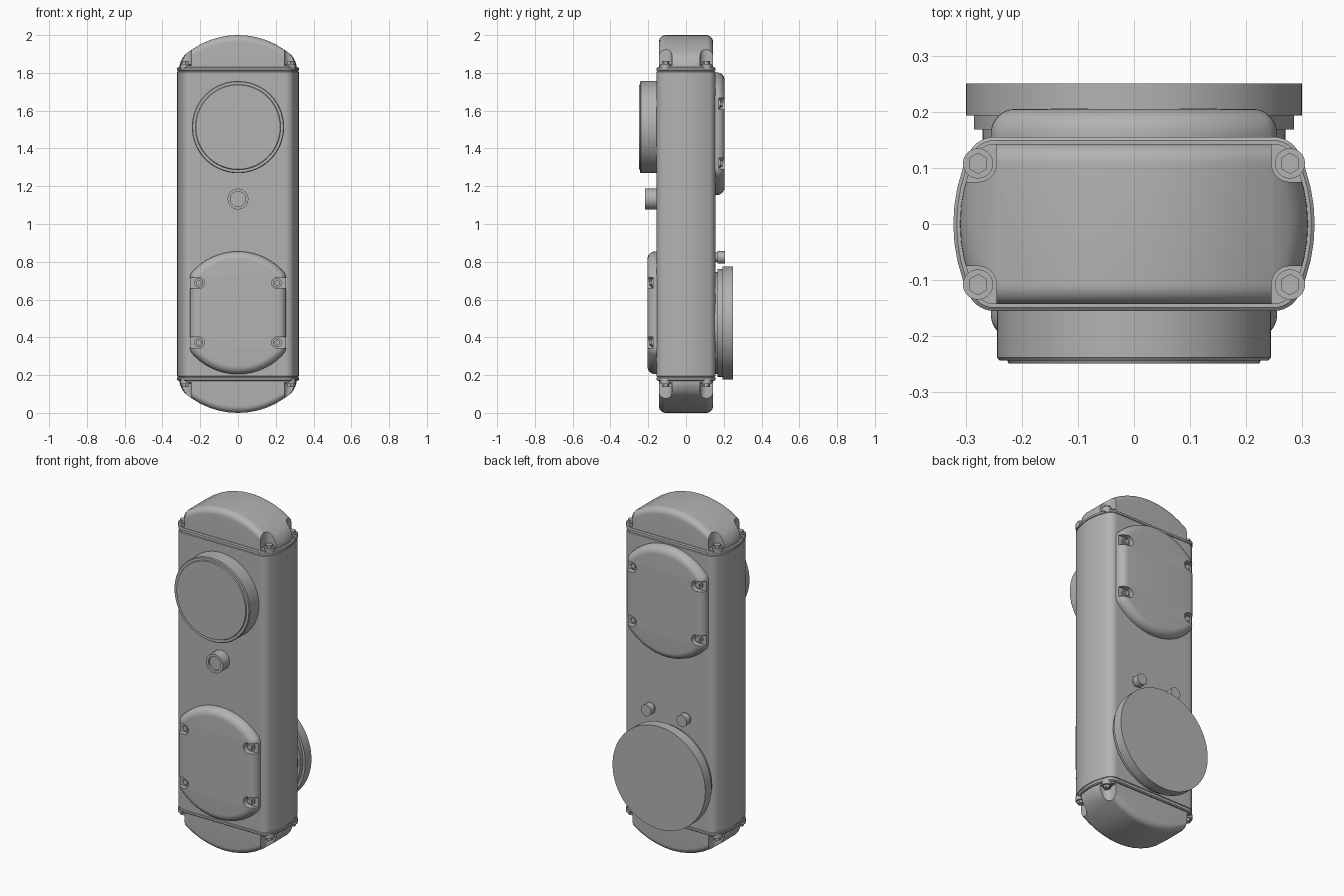
import bpy, bmesh
from math import sin, cos, pi, sqrt, radians

cube = bpy.data.objects.get("Cube")
if cube:
    bpy.data.objects.remove(cube, do_unlink=True)

grey = bpy.data.materials.new("plain grey")
grey.use_nodes = True
colour = (0.45, 0.45, 0.45, 1)
grey.diffuse_color = colour
grey.node_tree.nodes["Principled BSDF"].inputs["Base Color"].default_value = colour


def loft(name, rings):
    """Skin a stack of equal, even-length rings and close both ends with strips."""
    bm = bmesh.new()
    rows = [[bm.verts.new(p) for p in ring] for ring in rings]
    n = len(rows[0])
    for a, b in zip(rows, rows[1:]):
        for i in range(n):
            j = (i + 1) % n
            bm.faces.new((a[i], a[j], b[j], b[i]))
    for row in (rows[0], rows[-1]):
        for i in range(n // 2 - 1):
            bm.faces.new((row[i], row[i + 1], row[n - 2 - i], row[n - 1 - i]))
    bmesh.ops.remove_doubles(bm, verts=bm.verts, dist=1e-5)
    bmesh.ops.recalc_face_normals(bm, faces=bm.faces)
    mesh = bpy.data.meshes.new(name)
    bm.to_mesh(mesh)
    bm.free()
    mesh.materials.append(grey)
    obj = bpy.data.objects.new(name, mesh)
    bpy.context.collection.objects.link(obj)
    return obj


def select(obj):
    bpy.ops.object.select_all(action='DESELECT')
    obj.select_set(True)
    bpy.context.view_layer.objects.active = obj


def smooth(obj):
    select(obj)
    bpy.ops.object.shade_smooth_by_angle(angle=radians(30))


def cut(obj, cutter):
    select(obj)
    mod = obj.modifiers.new("notch", 'BOOLEAN')
    mod.operation = 'DIFFERENCE'
    mod.solver = 'EXACT'
    mod.object = cutter
    bpy.ops.object.modifier_apply(modifier=mod.name)
    bpy.data.objects.remove(cutter, do_unlink=True)


def outline(centre, radius, half, rho, steps=14, flat=10):
    """Flat top and bottom, bowed ends, corners rounded by rho."""
    quarter = []
    for k in range(steps + 1):
        t = pi / 2 * k / steps
        if radius * sin(t) > half:
            u, v = centre + sqrt(radius ** 2 - half ** 2), half
        else:
            u, v = centre + radius * cos(t), radius * sin(t)
        quarter.append((u + rho * cos(t), v + rho * sin(t)))
    end_u, top = quarter[-1]
    middle = [(end_u * (1 - 2 * k / flat), top) for k in range(1, flat)]
    upper = quarter + middle + [(-u, v) for u, v in reversed(quarter)]
    return upper + [(u, -v) for u, v in reversed(upper)]


def body_outline(inset):
    return outline(0.022, 0.25, 0.105, 0.05 - inset)


def cover_outline(inset):
    return outline(0, 0.265, 0.195, 0.06 - inset)


def turned(name, x, z, side, profile, sides=64):
    """Round part on the front (side -1) or back (side 1); profile is (radius, depth)."""
    angles = [2 * pi * (i + 0.5) / sides for i in range(sides)]
    obj = loft(name, [[(x + r * cos(a), side * d, z + r * sin(a)) for a in angles]
                      for r, d in profile])
    smooth(obj)
    return obj


def disc_ring(x, y, r, sides):
    return [(x + r * cos(2 * pi * (i + 0.5) / sides),
             y + r * sin(2 * pi * (i + 0.5) / sides)) for i in range(sides)]


# Main housing with a fine seam and lip at both ends
half_steps = [(0.83, 0.006), (0.825, 0), (0.814, 0), (0.812, 0.004), (0.808, 0.004), (0.806, 0)]
levels = [(-h, d) for h, d in half_steps] + [(h, d) for h, d in reversed(half_steps)]
smooth(loft("housing", [[(x, y, 1 + h) for x, y in body_outline(d)] for h, d in levels]))


# Domed end caps with notched corners and screws
def dome(x):
    return 0.57 + sqrt(0.43 ** 2 - x ** 2)


edge = 0.035
for name, s in (("top", 1), ("bottom", -1)):
    rings = [[(x, y, 1 + s * 0.815) for x, y in body_outline(0.012)]]
    for k in range(9):
        a = pi / 2 * k / 8
        ring = body_outline(0.012 + edge * (1 - cos(a)))
        rings.append([(x, y, 1 + s * (dome(x) - edge * (1 - sin(a)))) for x, y in ring])
    cap = loft(name + "_cap", rings)
    for sx in (-1, 1):
        for sy in (-1, 1):
            r, reach = 0.033, 0.1
            arc = [pi + pi / 2 * k / 8 for k in range(9)]
            shape = [(r * cos(a), r * sin(a)) for a in arc]
            shape += [(reach, -r), (reach, reach), (-r, reach)]
            cx, cy = 0.278, 0.108
            cutter = loft("cap_cutter", [[(sx * (cx + u), sy * (cy + v), 1 + s * h)
                                          for u, v in shape] for h in (0.838, 1.05)])
            cutter.hide_render = True
            cut(cap, cutter)
            for part, rad, n, low, high in (("washer", 0.027, 24, 0.82, 0.848),
                                            ("screw", 0.019, 6, 0.84, 0.863)):
                ring = disc_ring(sx * cx, sy * cy, rad, n)
                smooth(loft(name + "_cap_" + part,
                            [[(x, y, 1 + s * h) for x, y in ring] for h in (low, high)]))
    smooth(cap)

# Rounded cover plates, one on each face
for name, s, cz in (("front", -1, 0.53), ("back", 1, 1.478)):
    edge = 0.043
    rings = [[(v, s * 0.15, cz + u) for u, v in cover_outline(0)]]
    for k in range(9):
        a = pi / 2 * k / 8
        ring = cover_outline(edge * (1 - cos(a)))
        rings.append([(v, s * (0.205 - edge * (1 - sin(a))), cz + u) for u, v in ring])
    cover = loft(name + "_cover", rings)
    for sx in (-1, 1):
        for sz in (-1, 1):
            r, x, z = 0.03, 0.208, cz + sz * 0.158
            arc = [pi / 2 + pi * k / 9 for k in range(10)]
            shape = [(r * cos(a), r * sin(a)) for a in arc] + [(0.1, -r), (0.1, r)]
            cutter = loft("cover_cutter", [[(sx * (x + u), s * d, z + v) for u, v in shape]
                                           for d in (0.174, 0.25)])
            cutter.hide_render = True
            cut(cover, cutter)
            turned(name + "_cover_washer", sx * x, z, s, [(0.024, 0.16), (0.024, 0.182)], 24)
            turned(name + "_cover_screw", sx * x, z, s, [(0.016, 0.17), (0.016, 0.192)], 6)
    smooth(cover)

# Front lens drum and the small hollow button under it
turned("front_drum", 0, 1.513, -1, [(0.244, 0.15), (0.244, 0.238), (0.24, 0.243),
                                    (0.226, 0.243), (0.223, 0.249)], 96)
turned("front_button", 0, 1.132, -1, [(0.055, 0.15), (0.055, 0.217), (0.04, 0.217),
                                      (0.04, 0.205)], 48)

# Back dial on a stepped hub, with two studs above it
turned("back_dial", 0, 0.476, 1, [(0.27, 0.15), (0.27, 0.168), (0.285, 0.168),
                                  (0.285, 0.193), (0.3, 0.193), (0.3, 0.25)], 96)
for sx in (-1, 1):
    turned("back_stud", sx * 0.115, 0.823, 1, [(0.025, 0.15), (0.025, 0.168),
                                               (0.033, 0.168), (0.033, 0.206)], 32)
